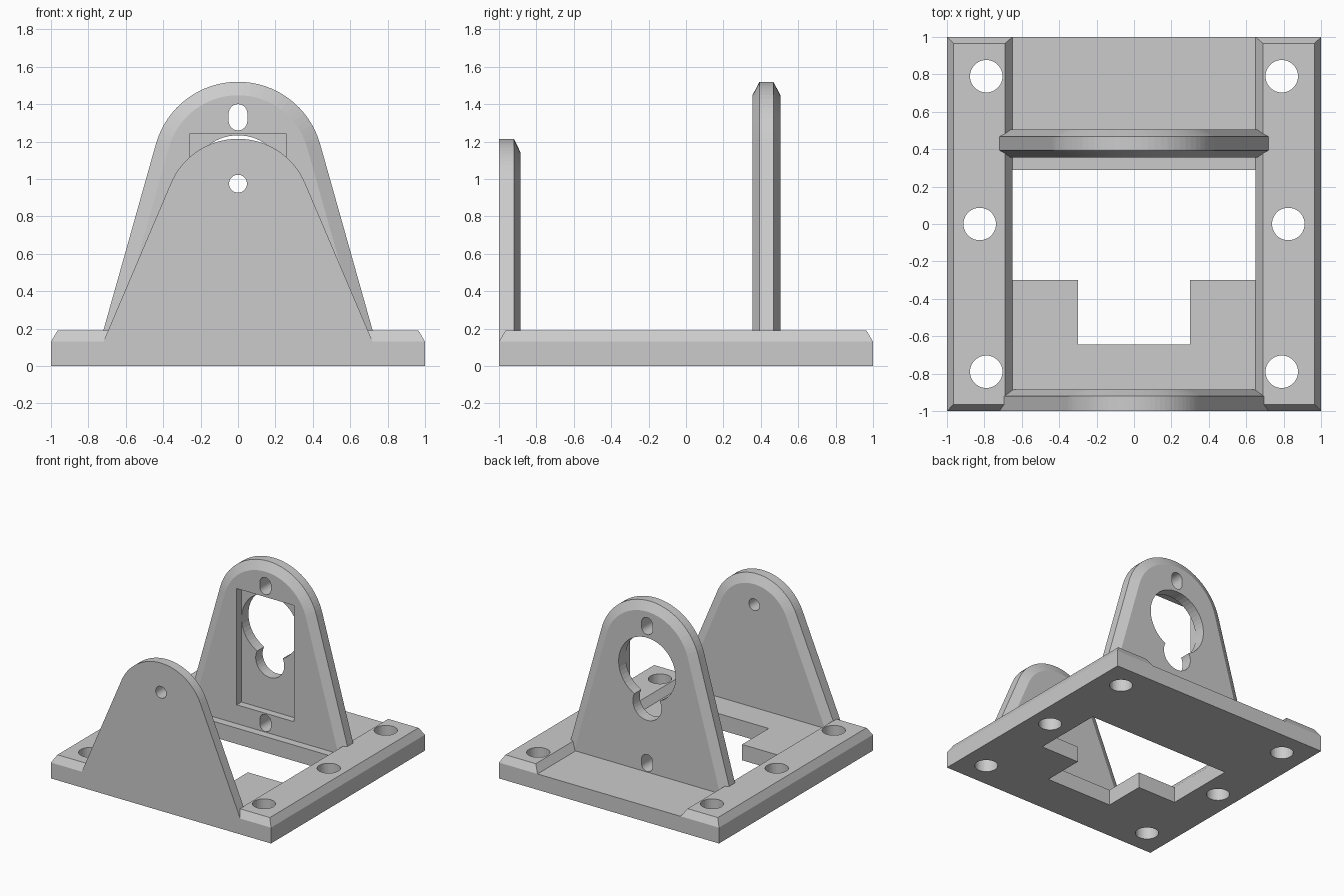
import bpy, bmesh
from math import sin, cos, pi, atan2

if "Cube" in bpy.data.objects:
    bpy.data.objects.remove(bpy.data.objects["Cube"])


def loft(name, sections):
    """Closed solid skinned through equal-length rings of points."""
    bm = bmesh.new()
    rings = [[bm.verts.new(p) for p in s] for s in sections]
    n = len(rings[0])
    for a, b in zip(rings, rings[1:]):
        for i in range(n):
            j = (i + 1) % n
            bm.faces.new((a[i], a[j], b[j], b[i]))
    bm.faces.new(rings[0][::-1])
    bm.faces.new(rings[-1])
    bmesh.ops.recalc_face_normals(bm, faces=bm.faces)
    mesh = bpy.data.meshes.new(name)
    bm.to_mesh(mesh)
    bm.free()
    ob = bpy.data.objects.new(name, mesh)
    bpy.context.collection.objects.link(ob)
    return ob


def rect(x0, x1, y0, y1):
    return [(x0, y0), (x1, y0), (x1, y1), (x0, y1)]


def oval(x, z, r, stretch=0.0, n=32):
    """Circle, or an upright slot when stretched."""
    pts = []
    for i in range(n):
        a = 2 * pi * (i + 0.5) / n
        pts.append((x + r * cos(a), z + r * sin(a) + (stretch if sin(a) > 0 else -stretch)))
    return pts


def flat(pts, z):
    return [(x, y, z) for x, y in pts]


def upright(pts, y):
    return [(x, y, z) for x, z in pts]


def block(pts, z0, z1, name="cutter"):
    return loft(name, [flat(pts, z0), flat(pts, z1)])


def bore(pts, y0, y1):
    return loft("cutter", [upright(pts, y0), upright(pts, y1)])


def cut(ob, cutters):
    """Subtract every cutter, then discard it."""
    bpy.context.view_layer.objects.active = ob
    for c in cutters:
        c.hide_render = True
        m = ob.modifiers.new("cut", 'BOOLEAN')
        m.operation = 'DIFFERENCE'
        m.solver = 'EXACT'
        m.object = c
        bpy.ops.object.modifier_apply(modifier=m.name)
        bpy.data.objects.remove(c)


FLOOR, TOP = 0.13, 0.19


def arch(top, r, foot_x, foot_z, inset, n=32):
    """Round-topped tapering outline, offset inwards by inset."""
    cz = top - r
    # angle of the side normal, so that the side is tangent to the arc
    dx, dz = foot_x, foot_z - cz
    d = (dx * dx + dz * dz) ** 0.5
    a0 = atan2(dz, dx) + pi / 2 - atan2(r, (d * d - r * r) ** 0.5)
    R = r - inset
    xb = (R - sin(a0) * (FLOOR - cz)) / cos(a0)
    arc = [(R * cos(a0 + (pi - 2 * a0) * i / n), cz + R * sin(a0 + (pi - 2 * a0) * i / n))
           for i in range(n + 1)]
    return [(xb, FLOOR)] + arc + [(-xb, FLOOR)]


def screw_holes():
    spots = [(s * x, y) for s in (-1, 1) for x, y in ((0.79, 0.79), (0.825, 0), (0.79, -0.79))]
    return [block(oval(x, y, 0.087), -0.1, 0.4) for x, y in spots]


# Base plate with a T-shaped opening
base = block(rect(-1, 1, -1, 1), 0, FLOOR, "base_plate")
opening = [(-0.65, 0.29), (-0.65, -0.30), (-0.30, -0.30), (-0.30, -0.645),
           (0.30, -0.645), (0.30, -0.30), (0.65, -0.30), (0.65, 0.29)]
cut(base, [block(opening, -0.1, 0.3)] + screw_holes())

# Raised side rails with chamfered edges
for side, s in (("left", -1), ("right", 1)):
    rail = loft(side + "_rail", [flat(rect(s * 0.65, s, -1, 1), FLOOR),
                                 flat(rect(s * 0.69, s * 0.965, -0.965, 0.965), TOP)])
    cut(rail, screw_holes())

# Front wall: flush outside, chamfered inside, one pivot hole
front = dict(top=1.215, r=0.39, foot_x=0.72, foot_z=0.13)
front_wall = loft("front_wall", [upright(arch(**front, inset=i), y)
                                 for i, y in ((0, -1), (0, -0.92), (0.072, -0.885))])
cut(front_wall, [bore(oval(0, 0.975, 0.048), -1.2, -0.7)])

# Back wall: chamfered on both sides
back = dict(top=1.52, r=0.456, foot_x=0.72, foot_z=0.19)
back_wall = loft("back_wall", [upright(arch(**back, inset=i), y) for i, y in
                               ((0.072, 0.355), (0, 0.393), (0, 0.467), (0.072, 0.505))])
# Motor pocket, stepped round opening and two screw slots
cut(back_wall, [bore(rect(-0.26, 0.26, 0.285, 1.24), 0.2, 0.415),
                bore(oval(0, 0.975, 0.259, n=48), 0.3, 0.7),
                bore(oval(0, 0.685, 0.13), 0.3, 0.7),
                bore(oval(0, 1.33, 0.05, 0.02), 0.2, 0.7),
                bore(oval(0, 0.205, 0.05, 0.02), 0.2, 0.7)])
